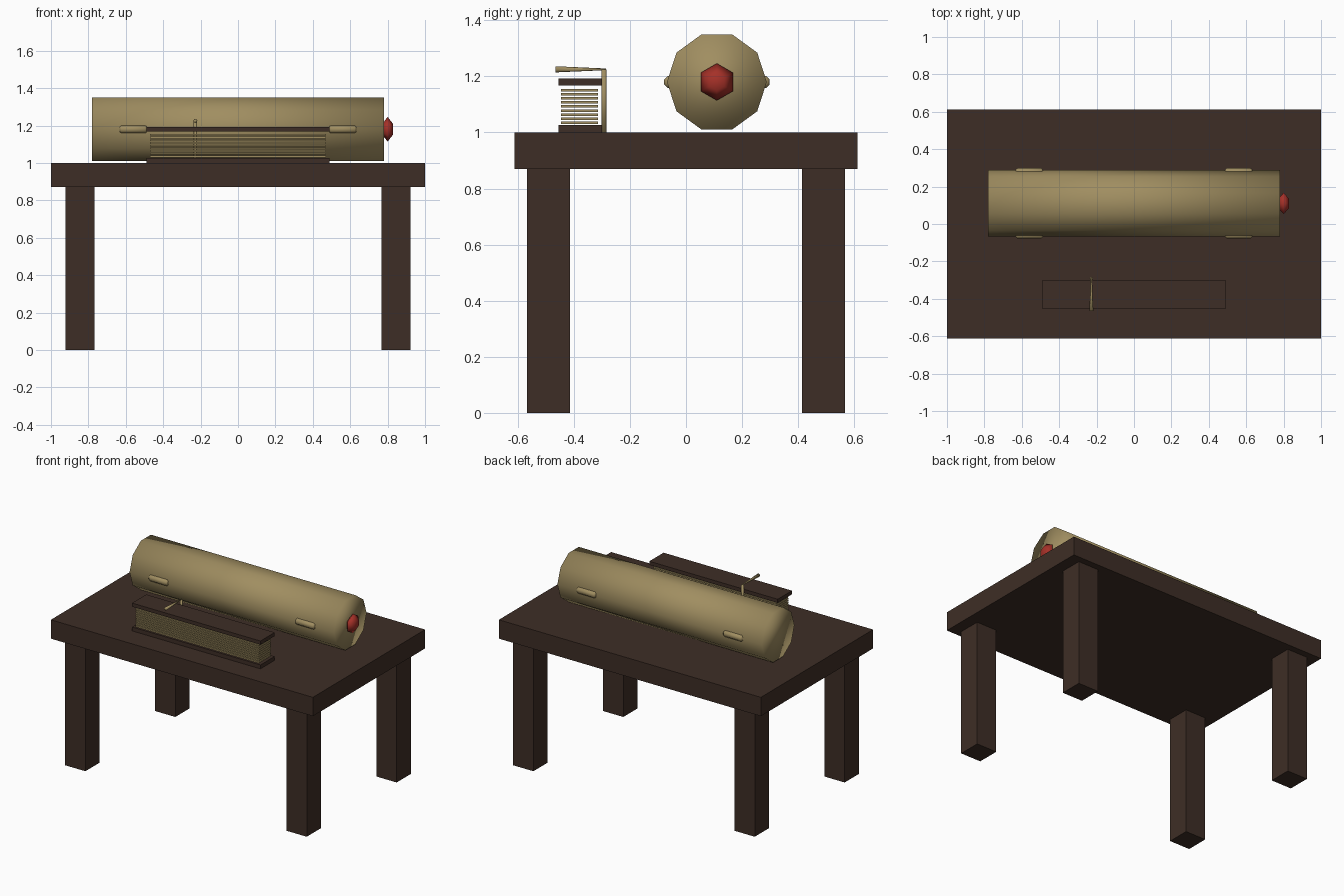
import bpy, bmesh, math
from mathutils import Matrix, Vector

if "Cube" in bpy.data.objects:
    bpy.data.objects.remove(bpy.data.objects["Cube"])


def material(name, rgb):
    m = bpy.data.materials.new(name)
    m.diffuse_color = (*rgb, 1)
    m.use_nodes = True
    m.node_tree.nodes["Principled BSDF"].inputs["Base Color"].default_value = m.diffuse_color
    return m


BROWN = material("dark_wood", (0.048, 0.027, 0.019))
TAN = material("tan", (0.352, 0.270, 0.119))
RED = material("red", (0.376, 0.030, 0.021))


def finish(name, bm, mat, smooth=False):
    bmesh.ops.recalc_face_normals(bm, faces=bm.faces)
    for f in bm.faces:
        f.smooth = smooth
    me = bpy.data.meshes.new(name)
    bm.to_mesh(me)
    bm.free()
    me.materials.append(mat)
    ob = bpy.data.objects.new(name, me)
    bpy.context.collection.objects.link(ob)
    return ob


def box(name, lo, hi, mat):
    lo, hi = Vector(lo), Vector(hi)
    bm = bmesh.new()
    bmesh.ops.create_cube(bm, size=1, matrix=Matrix.Translation((lo + hi) / 2)
                          @ Matrix.Diagonal((*(hi - lo), 1)))
    return finish(name, bm, mat)


def lathe(name, origin, axis, profile, sides, mat, turn=0):
    """Spin (distance along axis, radius) pairs around a line through origin."""
    origin = Vector(origin)
    u, v = {"X": ((0, 1, 0), (0, 0, 1)), "Y": ((1, 0, 0), (0, 0, 1)),
            "Z": ((1, 0, 0), (0, 1, 0))}[axis]
    u, v = Vector(u), Vector(v)
    w = Vector([float(a == axis) for a in "XYZ"])
    bm = bmesh.new()
    rings = []
    for d, r in profile:
        angles = [turn + 2 * math.pi * i / sides for i in range(sides)]
        rings.append([bm.verts.new(origin + w * d + r * (u * math.cos(a) + v * math.sin(a)))
                      for a in angles])
    for a, b in zip(rings, rings[1:]):
        for i in range(sides):
            j = (i + 1) % sides
            bm.faces.new((a[i], a[j], b[j], b[i]))
    bm.faces.new(rings[0])
    bm.faces.new(rings[-1])
    return finish(name, bm, mat, True)


# Table
box("table_top", (-1, -0.612, 0.87), (1, 0.612, 1.0), BROWN)
for sx in (-1, 1):
    for sy in (-1, 1):
        box("table_leg", (sx * 0.845 - 0.077, sy * 0.49 - 0.077, 0),
            (sx * 0.845 + 0.077, sy * 0.49 + 0.077, 0.87), BROWN)

# Ten-sided barrel with a red end knob
lathe("barrel", (0, 0.11, 1.18), "X", [(-0.78, 0.178), (0.78, 0.178)], 10, TAN)
lathe("end_knob", (0.8, 0.11, 1.18), "X",
      [(-0.028, 0.03), (0, 0.066), (0.028, 0.03)], 6, RED, math.pi / 6)

# Rounded handles on both sides of the barrel
for x in (-0.56, 0.56):
    for y in (-0.057, 0.277):
        lathe("side_handle", (x, y, 1.18), "X",
              [(-0.073, 0.014), (-0.064, 0.023), (0.064, 0.023), (0.073, 0.014)],
              8, TAN, math.pi / 8)

# Stack of thin sheets between two covers
box("bottom_cover", (-0.49, -0.455, 1.0), (0.49, -0.30, 1.027), BROWN)
box("top_cover", (-0.49, -0.455, 1.167), (0.49, -0.30, 1.192), BROWN)
SHEETS = 9
for i in range(SHEETS):
    z = 1.03 + i * 0.0145
    box("sheet", (-0.47, -0.445, z), (0.47, -0.313, z + 0.009), TAN)

# Upright pin with a tapering pointer reaching over the stack
lathe("pin", (-0.228, -0.292, 1.0), "Z", [(0, 0.009), (0.225, 0.009)], 8, TAN)
lathe("pointer", (-0.228, -0.466, 1.225), "Y", [(0, 0.011), (0.18, 0.003)], 8, TAN)
